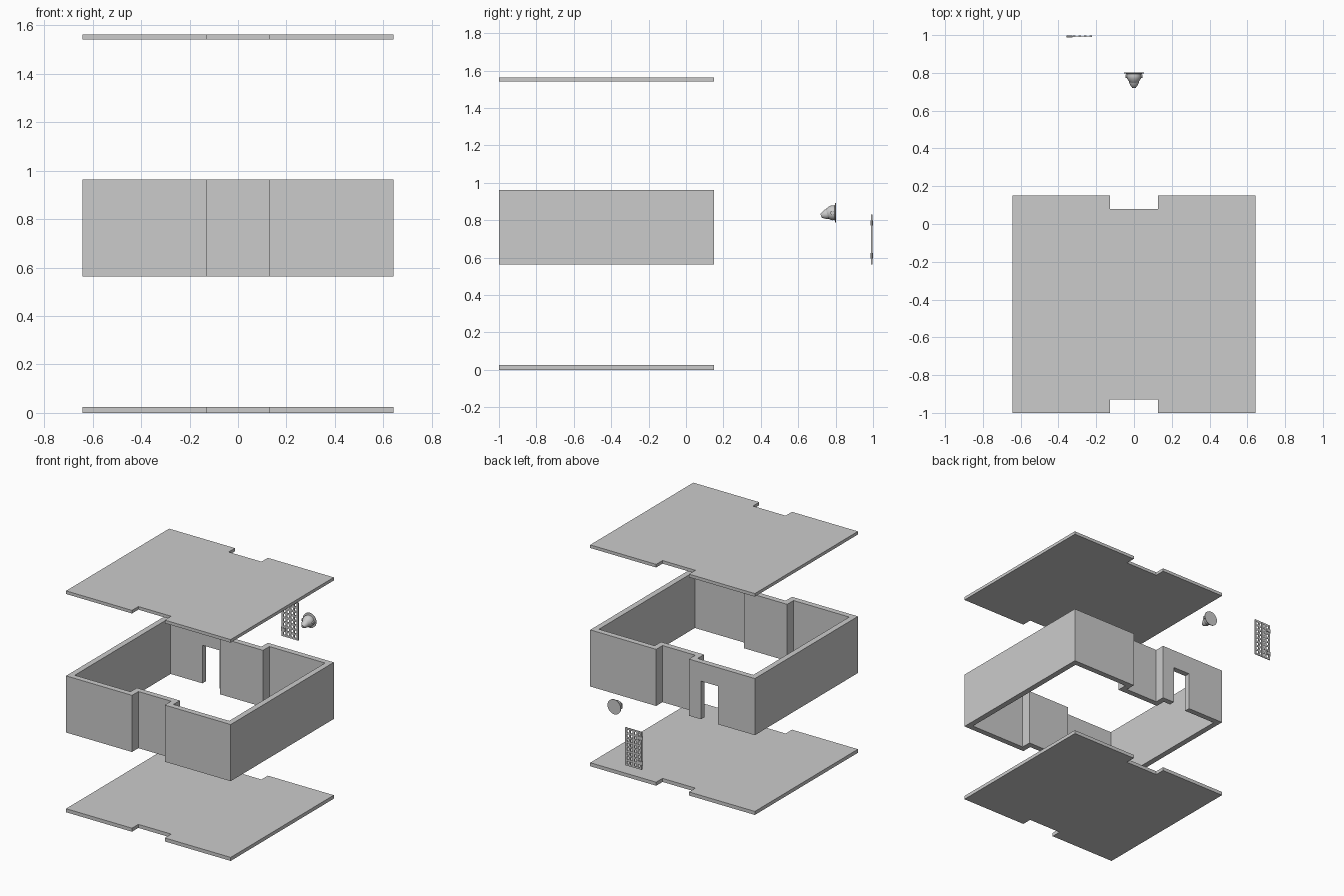
import bpy, bmesh, math
from mathutils import Matrix, Vector

if "Cube" in bpy.data.objects:
    bpy.data.objects.remove(bpy.data.objects["Cube"])

X, NX = 0.643, 0.128          # half width, half notch width
Y0, Y1, ND = -1.0, 0.15, 0.071  # front, back, notch depth
T = 0.04                      # wall thickness
DX0, DX1, DZ = -0.355, -0.222, 0.832


def make(name, bm):
    bmesh.ops.recalc_face_normals(bm, faces=bm.faces)
    me = bpy.data.meshes.new(name)
    bm.to_mesh(me)
    bm.free()
    ob = bpy.data.objects.new(name, me)
    bpy.context.collection.objects.link(ob)
    return ob


def outline(t):
    """Plan of the room moved inwards by t, counter-clockwise."""
    a, n, f, b = X - t, NX + t, Y0 + t, Y1 - t
    return [(-a, f), (-n, f), (-n, f + ND), (n, f + ND), (n, f), (a, f),
            (a, b), (n, b), (n, b - ND), (-n, b - ND), (-n, b), (-a, b)]


def slab(name, z0, z1):
    bm = bmesh.new()
    face = bm.faces.new([bm.verts.new((x, y, z0)) for x, y in outline(0)])
    r = bmesh.ops.extrude_face_region(bm, geom=[face], use_keep_orig=True)
    vs = [g for g in r["geom"] if isinstance(g, bmesh.types.BMVert)]
    bmesh.ops.translate(bm, verts=vs, vec=(0, 0, z1 - z0))
    return make(name, bm)


def box(bm, x0, x1, y0, y1, z0, z1):
    m = Matrix.Translation(((x0 + x1) / 2, (y0 + y1) / 2, (z0 + z1) / 2))
    bmesh.ops.create_cube(bm, size=1, matrix=m @ Matrix.Diagonal((x1 - x0, y1 - y0, z1 - z0, 1)))


def lathe(bm, profile, origin, axis, n=20):
    """Revolve (radius, distance) points about an axis."""
    m = Matrix.Translation(origin) @ Vector((0, 0, 1)).rotation_difference(Vector(axis)).to_matrix().to_4x4()
    rings = [[bm.verts.new(m @ Vector((r * math.cos(2 * math.pi * i / n),
                                       r * math.sin(2 * math.pi * i / n), d)))
              for i in range(n)] for r, d in profile]
    for a, b in zip(rings, rings[1:]):
        for i in range(n):
            bm.faces.new((a[i], a[(i + 1) % n], b[(i + 1) % n], b[i]))
    bm.faces.new(rings[0])
    bm.faces.new(rings[-1])


# Floor and ceiling plates
slab("floor", 0, 0.025)
slab("ceiling", 1.541, 1.563)

# Wall ring, with a doorway framed into the left part of the back wall
Z0, Z1 = 0.563, 0.963
bm = bmesh.new()
rings = [[bm.verts.new((x, y, z)) for x, y in outline(t)]
         for t, z in ((0, Z0), (0, Z1), (T, Z1), (T, Z0))]
for k in range(4):
    a, b = rings[k], rings[(k + 1) % 4]
    for i in range(12):
        j = (i + 1) % 12
        if i != 10:
            bm.faces.new((a[i], a[j], b[j], b[i]))
# Back wall segment built as lintel and two piers, each with sloping mitre ends
front, back = [], []
for y, store, t in ((Y1, back, 0), (Y1 - T, front, T)):
    xl, xr = -(X - t), -(NX + t)
    pts = [(xl, Z0), (DX0, Z0), (DX0, DZ), (DX1, DZ), (DX1, Z0), (xr, Z0), (xr, Z1), (xl, Z1)]
    store += [bm.verts.new((x, y, z)) for x, z in pts]
    bm.faces.new(store)
for i in (0, 1, 2, 3, 4, 6):
    j = (i + 1) % 8
    bm.faces.new((front[i], front[j], back[j], back[i]))
bmesh.ops.remove_doubles(bm, verts=bm.verts, dist=1e-5)
make("walls", bm)

# Barred door: square lattice
bm = bmesh.new()
PX0, PX1, PZ0, PZ1 = -0.352, -0.223, 0.563, 0.83
bw = 0.013
for i in range(5):
    x = PX0 + (PX1 - PX0 - bw) * i / 4
    box(bm, x, x + bw, 0.990, 0.997, PZ0, PZ1)
for i in range(9):
    z = PZ0 + (PZ1 - PZ0 - bw) * i / 8
    box(bm, PX0, PX1, 0.9915, 0.9955, z, z + bw)
make("door_lattice", bm)

# Door hinges
bm = bmesh.new()
for z in (0.61, 0.785):
    lathe(bm, [(0.006, -0.014), (0.006, 0.014)], (-0.353, 0.9935, z), (0, 0, 1), 12)
    box(bm, -0.353, -0.325, 0.988, 0.999, z - 0.01, z + 0.01)
make("door_hinges", bm)

# Wall fitting: round plate, domed body and a nozzle tilted down
bm = bmesh.new()
C = (0, 0.802, 0.84)
lathe(bm, [(0.052, 0), (0.052, 0.005), (0.040, 0.007)], C, (0, -1, 0), 24)
lathe(bm, [(0.038, 0.003), (0.040, 0.020), (0.036, 0.034), (0.026, 0.048), (0.013, 0.060)], C, (0, -1, 0), 24)
lathe(bm, [(0.026, 0), (0.026, 0.026), (0.016, 0.044), (0.010, 0.052)], (0, 0.772, 0.838), (0, -1, -0.28), 20)
for s in (-1, 1):
    lathe(bm, [(0.010, 0), (0.010, 0.012)], (s * 0.034, 0.782, 0.84), (s, 0, 0), 12)
fitting = make("wall_fitting", bm)
bpy.context.view_layer.objects.active = fitting
fitting.select_set(True)
bpy.ops.object.shade_smooth_by_angle(angle=math.radians(35))
